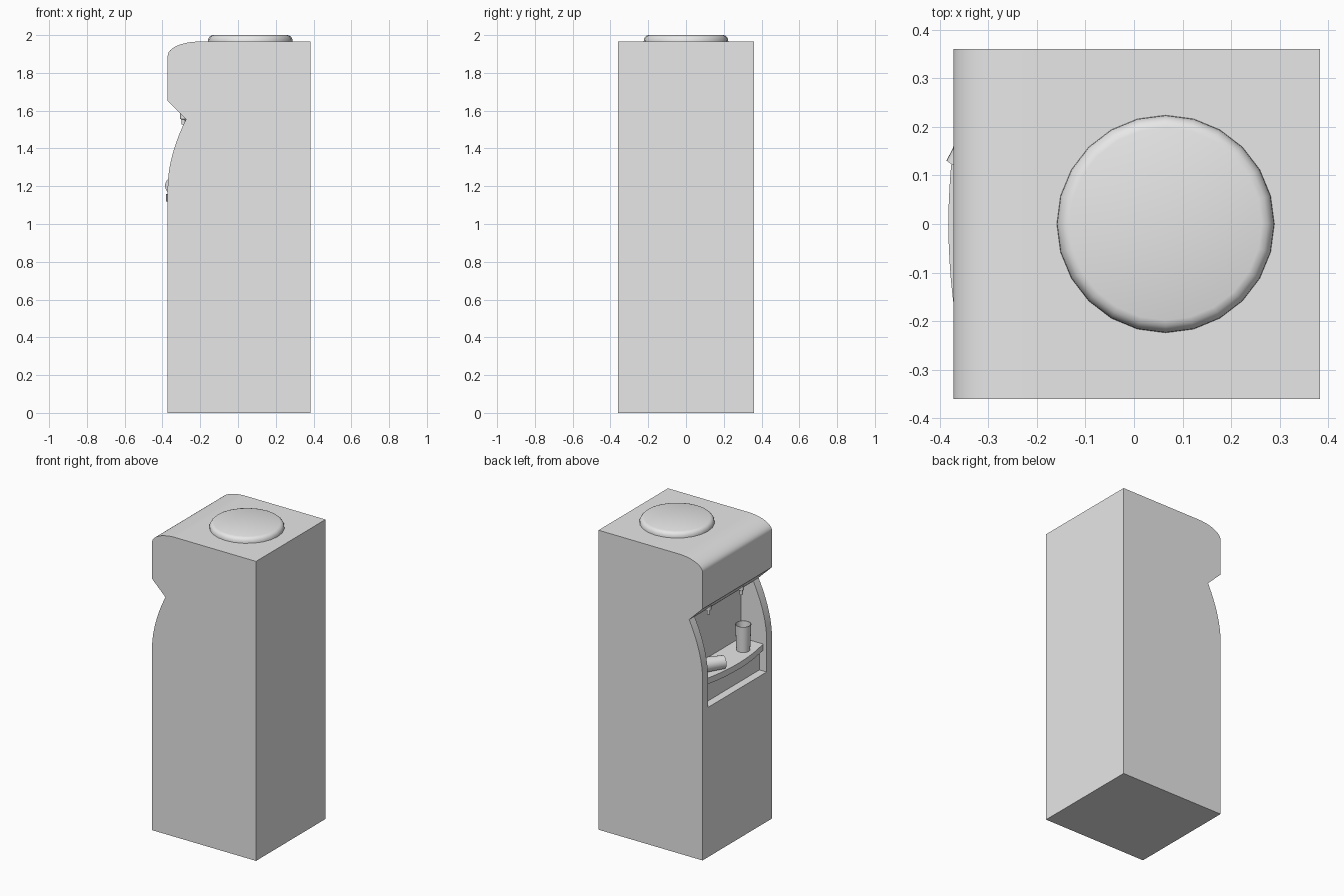
import bpy, bmesh, math
from mathutils import Vector, Matrix

cube = bpy.data.objects.get("Cube")
if cube:
    bpy.data.objects.remove(cube, do_unlink=True)

GREY = (0.8, 0.8, 0.8, 1)
grey = bpy.data.materials.new("light_grey")
grey.use_nodes = True
grey.diffuse_color = GREY
grey.node_tree.nodes["Principled BSDF"].inputs["Base Color"].default_value = GREY


def finish(bm, name):
    bmesh.ops.recalc_face_normals(bm, faces=bm.faces)
    mesh = bpy.data.meshes.new(name)
    bm.to_mesh(mesh)
    bm.free()
    mesh.materials.append(grey)
    obj = bpy.data.objects.new(name, mesh)
    bpy.context.collection.objects.link(obj)
    return obj


def smooth(obj, degrees=35):
    bpy.ops.object.select_all(action='DESELECT')
    obj.select_set(True)
    bpy.context.view_layer.objects.active = obj
    bpy.ops.object.shade_smooth_by_angle(angle=math.radians(degrees))


def prism(name, points, offset):
    """Extrude a closed outline of 3D points along an offset."""
    bm = bmesh.new()
    face = bm.faces.new([bm.verts.new(p) for p in points])
    new = bmesh.ops.extrude_face_region(bm, geom=[face])["geom"]
    verts = [v for v in new if isinstance(v, bmesh.types.BMVert)]
    bmesh.ops.translate(bm, verts=verts, vec=offset)
    return finish(bm, name)


def lathe(name, profile, sides, origin, axis=(0, 0, 1)):
    """Revolve (radius, height) pairs about an axis through origin."""
    bm = bmesh.new()
    verts = [bm.verts.new((r, 0, h)) for r, h in profile]
    edges = [bm.edges.new(pair) for pair in zip(verts, verts[1:])]
    bmesh.ops.spin(bm, geom=verts + edges, axis=(0, 0, 1), cent=(0, 0, 0),
                   angle=2 * math.pi, steps=sides)
    bmesh.ops.remove_doubles(bm, verts=bm.verts, dist=0.0002)
    turn = Vector((0, 0, 1)).rotation_difference(Vector(axis)).to_matrix().to_4x4()
    bm.transform(Matrix.Translation(origin) @ turn)
    obj = finish(bm, name)
    smooth(obj)
    return obj


# Cabinet: side profile with a rounded brow, an undercut and a swept front
HALF, FRONT, BACK, TOP = 0.36, -0.372, 0.383, 1.966
outline = [(BACK, 0), (BACK, TOP)]
for i in range(13):
    a = math.pi / 2 * i / 12
    outline.append((-0.2 - 0.172 * math.sin(a), TOP - 0.075 * (1 - math.cos(a))))
outline.append((FRONT, 1.65))
for i in range(13):
    t = i / 12
    outline.append((-0.275 - 0.097 * (1 - (1 - t) ** 1.8), 1.555 - 0.355 * t))
outline.append((FRONT, 0))
cabinet = prism("cabinet", [(x, -HALF, z) for x, z in outline], (0, 2 * HALF, 0))

# Serving niche, shallower below the shelf
NICHE = 0.305
steps = [(-0.5, 0.983), (-0.32, 0.983), (-0.32, 1.12), (-0.185, 1.12),
         (-0.185, 1.553), (-0.5, 1.553)]
cutter = prism("niche_cutter", [(x, -NICHE, z) for x, z in steps], (0, 2 * NICHE, 0))
cutter.hide_render = True
cut = cabinet.modifiers.new("niche", 'BOOLEAN')
cut.object = cutter
cut.solver = 'EXACT'
bpy.context.view_layer.objects.active = cabinet
bpy.ops.object.modifier_apply(modifier="niche")
bpy.data.objects.remove(cutter, do_unlink=True)
smooth(cabinet, 25)

# Bow-fronted shelf
shelf_line = [(-0.185, -NICHE, 1.12), (-0.185, NICHE, 1.12)]
for i in range(17):
    t = 1 - i / 8
    shelf_line.append((-0.382 + 0.036 * t * t, NICHE * t, 1.12))
smooth(prism("shelf", shelf_line, (0, 0, 0.04)), 25)

# Bottle seat on the top
lathe("bottle_seat", [(0, 0), (0.224, 0), (0.223, 0.012), (0.218, 0.023),
                      (0.21, 0.031), (0.198, 0.035), (0, 0.035)], 24, (0.065, 0, 1.965))

# Taps hanging under the brow
for side, y in (("left", 0.18), ("right", -0.16)):
    lathe(side + "_tap", [(0, 0.06), (0.017, 0.06), (0.017, 0.022), (0.01, 0.018),
                          (0.01, -0.008), (0, -0.008)], 12, (-0.289, y, 1.535))

# Open cups: one standing, one lying on its side
cup = [(0, 0), (0.041, 0), (0.048, 0.17), (0.044, 0.17), (0.038, 0.006), (0, 0.006)]
lathe("standing_cup", cup, 20, (-0.296, -0.171, 1.16))
lathe("lying_cup", cup, 20, (-0.351, 0.11, 1.202), (0.51, 0.86, 0.04))
